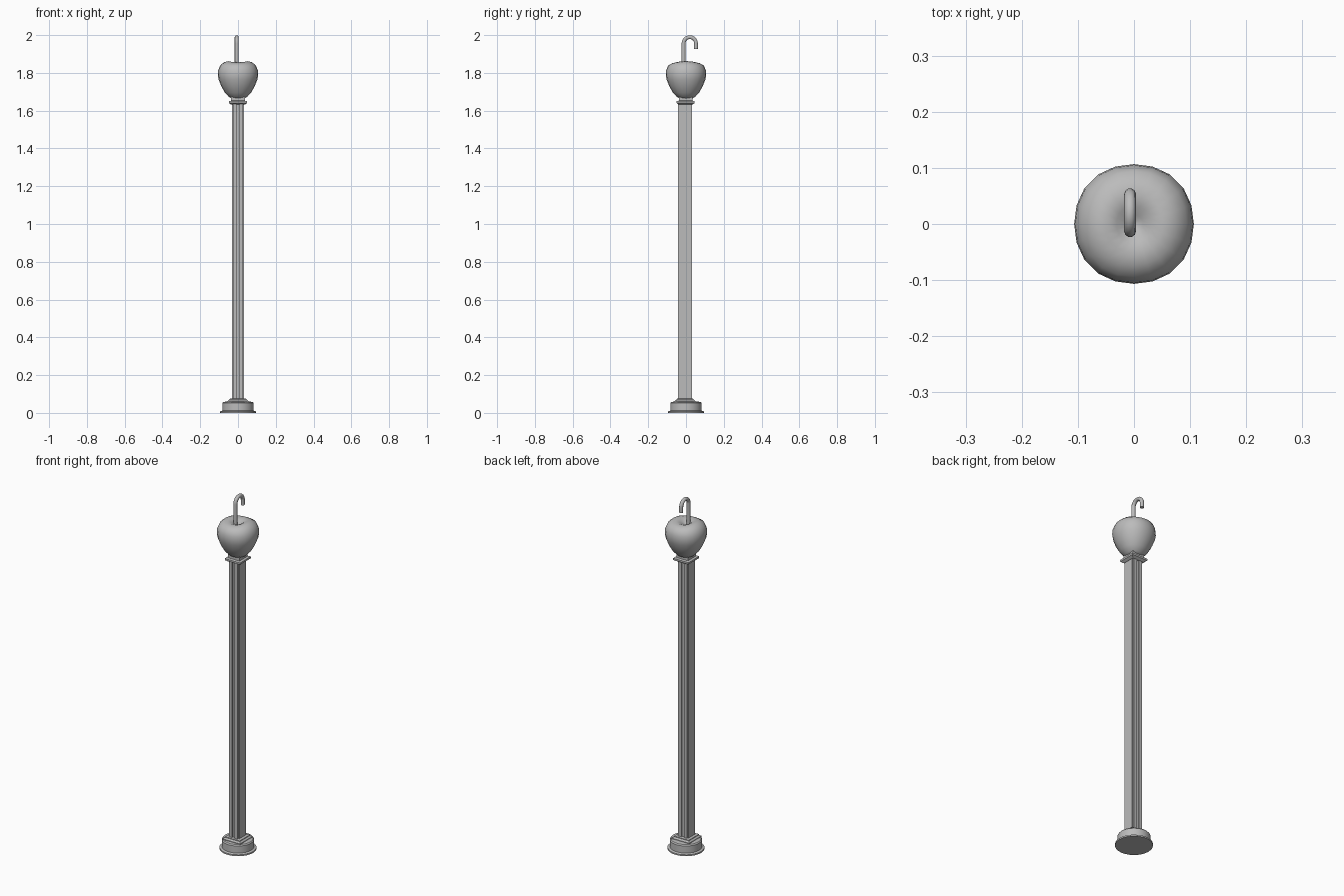
import bpy, bmesh
from math import sin, cos, pi, tau

cube = bpy.data.objects.get("Cube")
if cube:
    bpy.data.objects.remove(cube)

grey = bpy.data.materials.new("plain grey")
grey.use_nodes = True
colour = (0.5, 0.5, 0.5, 1)
grey.diffuse_color = colour
grey.node_tree.nodes["Principled BSDF"].inputs["Base Color"].default_value = colour


def add_object(name, bm, smooth=None):
    bmesh.ops.recalc_face_normals(bm, faces=bm.faces)
    mesh = bpy.data.meshes.new(name)
    bm.to_mesh(mesh)
    bm.free()
    mesh.materials.append(grey)
    obj = bpy.data.objects.new(name, mesh)
    bpy.context.collection.objects.link(obj)
    if smooth:
        bpy.ops.object.select_all(action="DESELECT")
        obj.select_set(True)
        bpy.context.view_layer.objects.active = obj
        bpy.ops.object.shade_smooth_by_angle(angle=smooth)
    return obj


def loft(name, rings, smooth=None):
    """Skin a stack of equal-length closed rings and cap both ends."""
    bm = bmesh.new()
    loops = [[bm.verts.new(p) for p in ring] for ring in rings]
    n = len(loops[0])
    for low, high in zip(loops, loops[1:]):
        for i in range(n):
            j = (i + 1) % n
            bm.faces.new((low[i], low[j], high[j], high[i]))
    bm.faces.new(loops[0][::-1])
    bm.faces.new(loops[-1])
    return add_object(name, bm, smooth)


def circle(r, z, n):
    return [(r * cos(tau * i / n), r * sin(tau * i / n), z) for i in range(n)]


def square(h, z, cy=0):
    return [(sx * h, cy + sy * h, z) for sx, sy in ((-1, -1), (1, -1), (1, 1), (-1, 1))]


# Round foot: thin flange, drum and sloping shoulder
foot = [(0.095, 0), (0.095, 0.008), (0.083, 0.012), (0.083, 0.052),
        (0.078, 0.058), (0.058, 0.06)]
loft("round_foot", [circle(r, z, 28) for r, z in foot], 0.6)

# Square plinth stepping up to the shaft
plinth = [(0.055, 0.055), (0.055, 0.063), (0.046, 0.07), (0.046, 0.074), (0.038, 0.076)]
loft("plinth", [square(h, z, -0.005) for h, z in plinth])

# Shaft: stepped corners and a groove down the front and back
half = [(0.008, -0.034), (0.008, -0.043), (0.027, -0.043), (0.027, -0.034),
        (0.032, -0.034), (0.032, 0.024), (0.027, 0.024), (0.027, 0.031),
        (0.008, 0.031), (0.008, 0.024)]
section = half + [(-x, y) for x, y in reversed(half)]
loft("shaft", [[(x, y, z) for x, y in section] for z in (0.06, 1.645)])

# Square capital: flat plate below a narrower neck
capital = [(0.036, 1.632), (0.048, 1.64), (0.048, 1.65), (0.036, 1.653), (0.036, 1.675)]
loft("capital", [square(h, z, -0.002) for h, z in capital])

# Fruit: lathed, a little square in plan, with a rim that dips front and back
profile = [(0.03, 1.662), (0.048, 1.672), (0.07, 1.695), (0.09, 1.73), (0.104, 1.765),
           (0.108, 1.79), (0.106, 1.815), (0.095, 1.84), (0.074, 1.857),
           (0.052, 1.862), (0.032, 1.855), (0.016, 1.842), (0.004, 1.835)]
rings = []
for r, z in profile:
    ring = []
    for i in range(20):
        a = tau * i / 20
        rr = r * (1 - 0.012 * cos(4 * a))
        dip = 0.003 * (1 - cos(2 * a)) if z > 1.85 else 0
        ring.append((rr * cos(a), rr * sin(a), z - dip))
    rings.append(ring)
loft("fruit", rings, 1.2)

# Hooked stem: a tube swept along a straight rise and a half turn
bend, sides, radius = 0.033, 10, 0.0105
base_y, top_z = -0.013, 1.956
path = [(base_y, 1.825, 0)]
path += [(base_y + bend * (1 - cos(t)), top_z + bend * sin(t), t)
         for t in (pi * k / 12 for k in range(13))]
path.append((base_y + 2 * bend, 1.927, pi))
tube = []
for y, z, t in path:
    tube.append([(-0.007 + radius * cos(a), y + radius * sin(a) * cos(t),
                  z - radius * sin(a) * sin(t))
                 for a in (tau * i / sides for i in range(sides))])
loft("hooked_stem", tube, 0.9)
